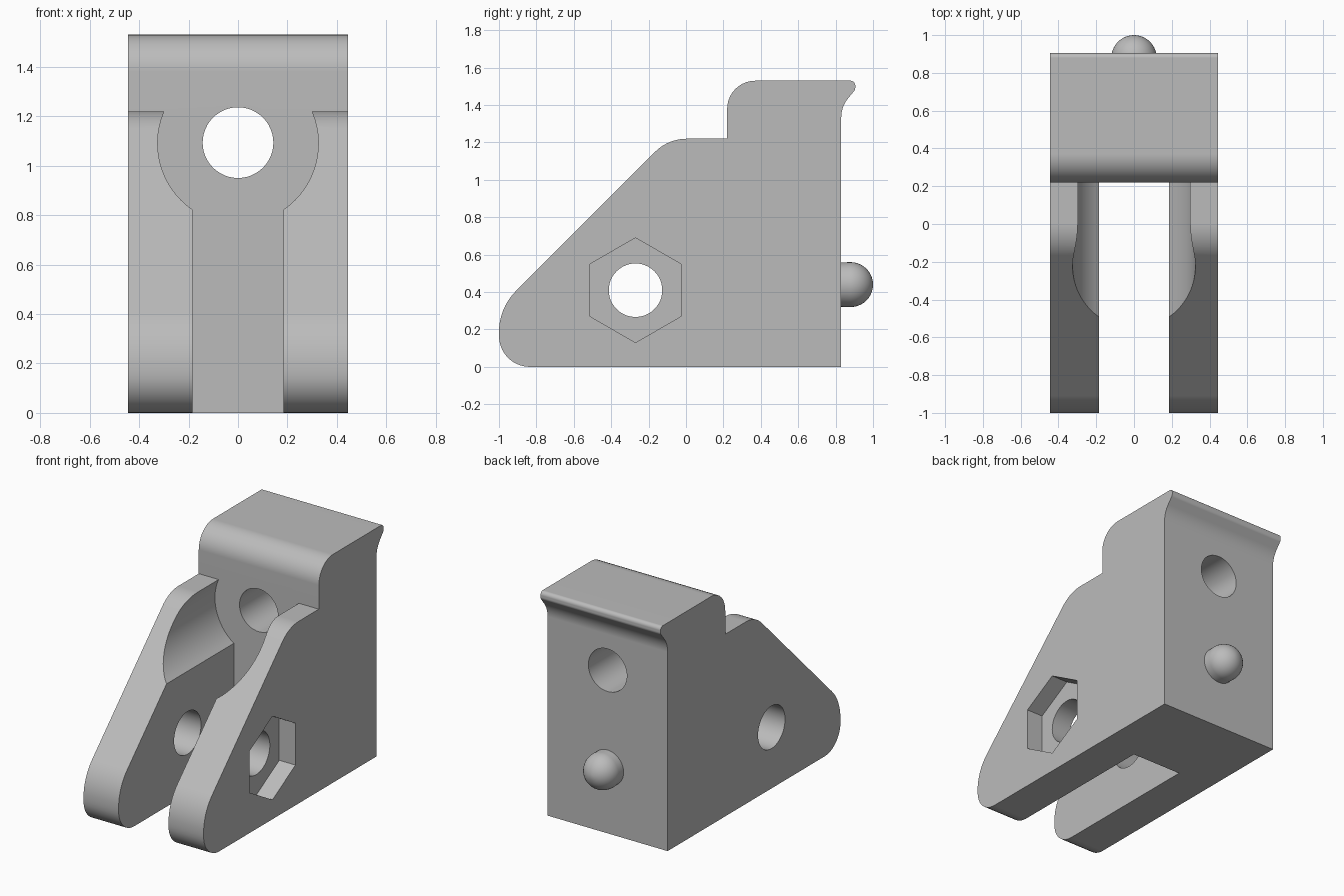
import bpy, bmesh
from math import radians, sin, cos, tan, asin, pi
from mathutils import Vector, Matrix

cube = bpy.data.objects.get("Cube")
if cube:
    bpy.data.objects.remove(cube, do_unlink=True)

grey = bpy.data.materials.new("plain grey")
grey.use_nodes = True
grey.diffuse_color = (0.5, 0.5, 0.5, 1)
grey.node_tree.nodes["Principled BSDF"].inputs["Base Color"].default_value = (0.5, 0.5, 0.5, 1)


def rounded(corners, steps=10):
    """Round each (u, v, radius) corner of a closed outline with an arc."""
    out = []
    for i, (u, v, r) in enumerate(corners):
        p = Vector((u, v))
        if r == 0:
            out.append(p)
            continue
        a = (Vector(corners[i - 1][:2]) - p).normalized()
        b = (Vector(corners[(i + 1) % len(corners)][:2]) - p).normalized()
        half = a.angle(b) / 2
        centre = p + (a + b).normalized() * (r / sin(half))
        start = p + a * (r / tan(half)) - centre
        sweep = -start.angle_signed(p + b * (r / tan(half)) - centre)
        out += [centre + Matrix.Rotation(sweep * k / steps, 2) @ start for k in range(steps + 1)]
    return out


def ring(u, v, r, sides, start=0.0):
    return [Vector((u + r * cos(start + 2 * pi * k / sides),
                    v + r * sin(start + 2 * pi * k / sides))) for k in range(sides)]


def prism(name, outline, axis, low, high):
    """Extrude an outline along x (outline in y, z) or along y (outline in x, z)."""
    bm = bmesh.new()
    place = (lambda p, d: (d, p.x, p.y)) if axis == "x" else (lambda p, d: (p.x, d, p.y))
    ends = [[bm.verts.new(place(p, d)) for p in outline] for d in (low, high)]
    n = len(outline)
    for end in ends:
        bm.faces.new(end)
    for i in range(n):
        j = (i + 1) % n
        bm.faces.new((ends[0][i], ends[0][j], ends[1][j], ends[1][i]))
    bmesh.ops.recalc_face_normals(bm, faces=bm.faces)
    return finish(name, bm)


def finish(name, bm):
    mesh = bpy.data.meshes.new(name)
    bm.to_mesh(mesh)
    bm.free()
    mesh.materials.append(grey)
    obj = bpy.data.objects.new(name, mesh)
    bpy.context.collection.objects.link(obj)
    return obj


def activate(obj):
    bpy.ops.object.select_all(action="DESELECT")
    obj.select_set(True)
    bpy.context.view_layer.objects.active = obj


def cut(obj, cutter):
    cutter.hide_render = True
    activate(obj)
    mod = obj.modifiers.new("cut", "BOOLEAN")
    mod.operation, mod.solver, mod.object = "DIFFERENCE", "EXACT", cutter
    bpy.ops.object.modifier_apply(modifier=mod.name)
    bpy.data.objects.remove(cutter, do_unlink=True)


def smooth(obj):
    activate(obj)
    bpy.ops.object.shade_smooth_by_angle(angle=radians(30))
    mod = obj.modifiers.new("even shading", "WEIGHTED_NORMAL")
    mod.keep_sharp = True


# Bracket body: side outline with sloping arms, step and rear lip
W = 0.445
side = rounded([(-1, 0, 0.165), (0.83, 0, 0), (0.83, 1.39, 0.16), (0.905, 1.483, 0.03),
                (0.905, 1.53, 0.025), (0.22, 1.53, 0.15), (0.22, 1.22, 0),
                (-0.095, 1.22, 0.24), (-1, 0.315, 0.31)])
body = prism("bracket_body", side, "x", -W, W)

# Keyhole-shaped gap between the arms: round bore above a straight slot
bore_z, bore_r, slot = 1.09, 0.325, 0.185
a0 = -pi / 2 + asin(slot / bore_r)
a1 = 1.5 * pi - asin(slot / bore_r)
arc = [a0 + (a1 - a0) * k / 56 for k in range(57)]
keyhole = [Vector((bore_r * cos(a), bore_z + bore_r * sin(a))) for a in arc]
keyhole += [Vector((-slot, -0.2)), Vector((slot, -0.2))]
cut(body, prism("gap_cutter", keyhole, "y", -1.3, 0.22))

# Rear through hole, cross pin hole and hexagonal nut pocket on the left
cut(body, prism("rear_hole_cutter", ring(0, 1.093, 0.143, 48), "y", 0, 1.3))
cut(body, prism("pin_hole_cutter", ring(-0.27, 0.41, 0.143, 48), "x", -1, 1))
cut(body, prism("nut_pocket_cutter", ring(-0.27, 0.41, 0.28, 6, pi / 2), "x", W - 0.12, 1))
smooth(body)

# Round-ended locating peg on the back
bm = bmesh.new()
bmesh.ops.create_uvsphere(bm, u_segments=40, v_segments=20, radius=0.12)
bmesh.ops.rotate(bm, verts=bm.verts, matrix=Matrix.Rotation(radians(-90), 3, "X"))
for v in bm.verts:
    v.co.y = v.co.y + 0.88 if v.co.y > -0.001 else 0.82
    v.co.z += 0.44
smooth(finish("locating_peg", bm))
